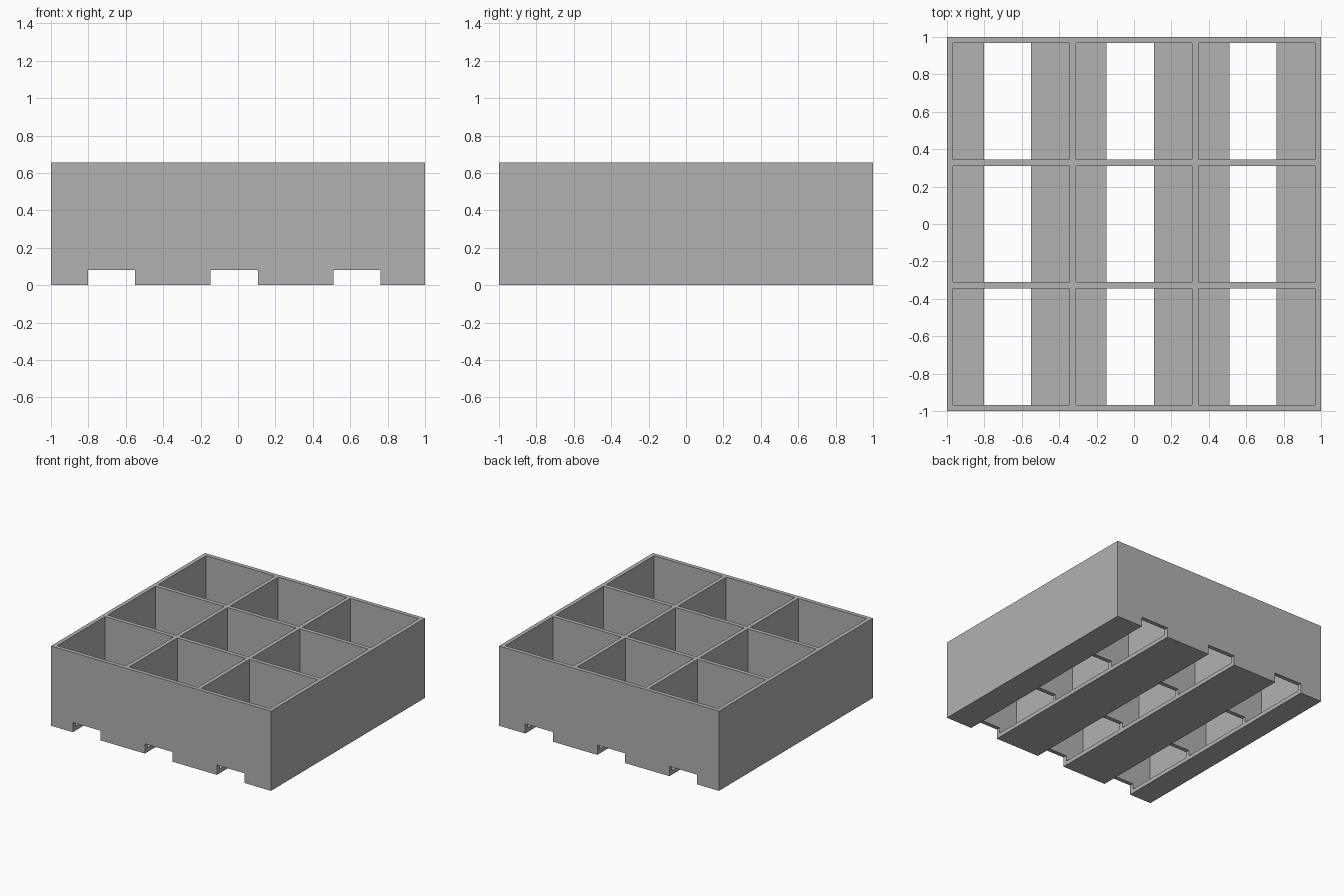
import bpy

default = bpy.data.objects.get("Cube")
if default:
    bpy.data.objects.remove(default, do_unlink=True)

HEIGHT = 0.655
WALL = 0.0335                      # walls, dividers and floor
CELL = (2 - 4 * WALL) / 3
PITCH = CELL + WALL
SLOT_W, SLOT_H, SLOT_SHIFT = 0.252, 0.08, -0.02

grey = bpy.data.materials.new("plain grey")
grey.use_nodes = True
grey.diffuse_color = (0.445, 0.445, 0.445, 1)
grey.node_tree.nodes["Principled BSDF"].inputs["Base Color"].default_value = grey.diffuse_color


def box(name, x, y, z, centre_x=0, centre_y=0, bottom=0):
    bpy.ops.mesh.primitive_cube_add(size=1, location=(centre_x, centre_y, bottom + z / 2))
    obj = bpy.context.object
    obj.name = name
    obj.scale = (x, y, z)
    bpy.ops.object.transform_apply(location=True, rotation=False, scale=True)
    obj.data.materials.append(grey)
    return obj


def cut(target, cutter):
    cutter.hide_render = True
    mod = target.modifiers.new("cut", 'BOOLEAN')
    mod.operation = 'DIFFERENCE'
    mod.solver = 'EXACT'
    mod.object = cutter
    bpy.context.view_layer.objects.active = target
    bpy.ops.object.modifier_apply(modifier=mod.name)
    bpy.data.objects.remove(cutter, do_unlink=True)


# Solid block that becomes the tray
tray = box("compartment_tray", 2, 2, HEIGHT)

# Nine open compartments
for column in (-1, 0, 1):
    for row in (-1, 0, 1):
        cut(tray, box("compartment_cutter", CELL, CELL, HEIGHT,
                      column * PITCH, row * PITCH, WALL))

# Three slots running through the base from front to back
for column in (-1, 0, 1):
    cut(tray, box("slot_cutter", SLOT_W, 3, SLOT_H * 2,
                  column * PITCH + SLOT_SHIFT, 0, -SLOT_H))
